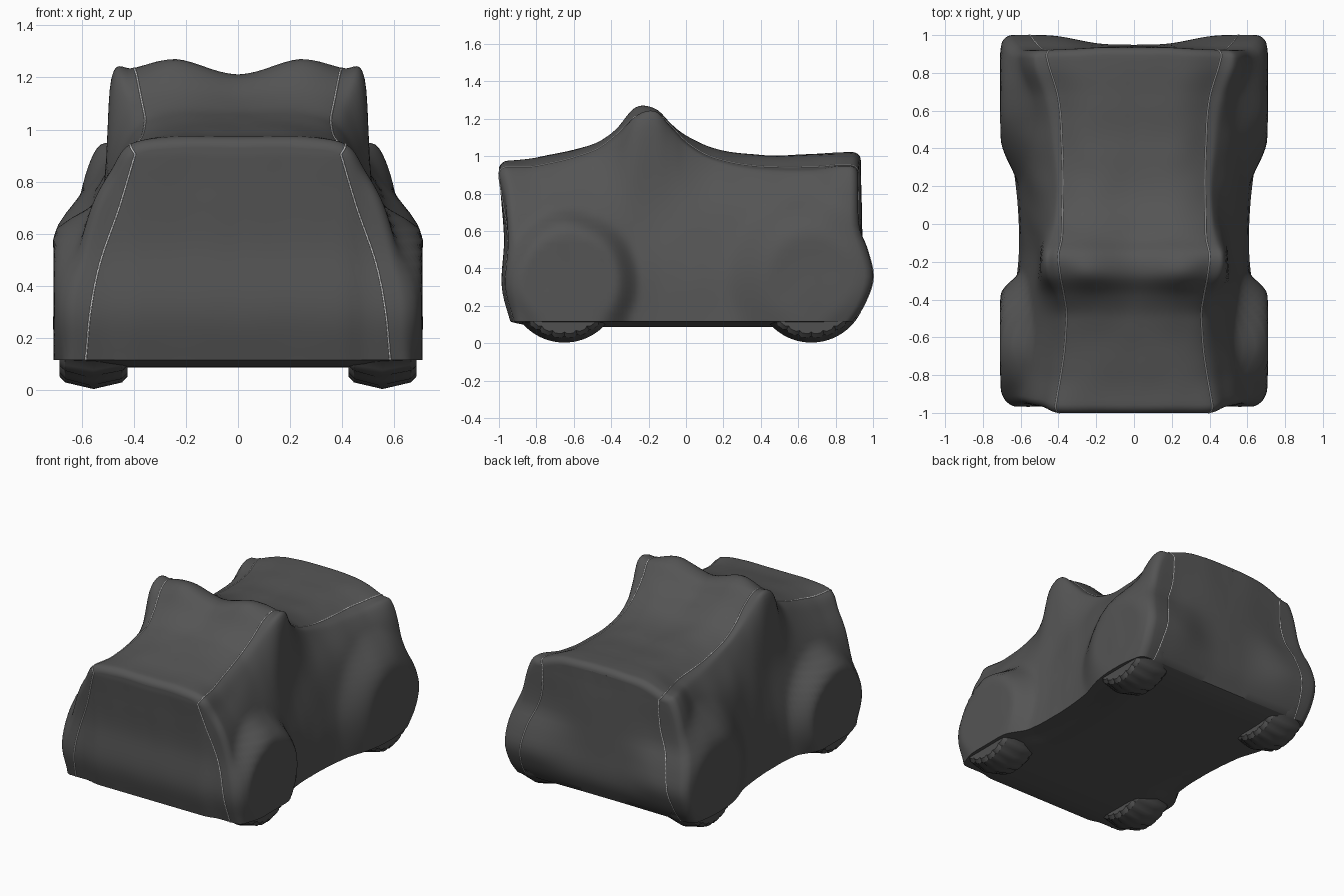
import bpy, bmesh, math
from mathutils import Vector, noise

if "Cube" in bpy.data.objects:
    bpy.data.objects.remove(bpy.data.objects["Cube"])


def material(name, rgb):
    m = bpy.data.materials.new(name)
    m.diffuse_color = (*rgb, 1)
    m.use_nodes = True
    m.node_tree.nodes["Principled BSDF"].inputs["Base Color"].default_value = m.diffuse_color
    return m


FABRIC = material("grey fabric", (0.09, 0.09, 0.09))
RUBBER = material("dark rubber", (0.08, 0.08, 0.08))
THREAD = material("pale thread", (0.85, 0.85, 0.85))


def smooth(a, b, t):
    t = min(max((t - a) / (b - a), 0), 1)
    return t * t * (3 - 2 * t)


def spline(rows, t):
    """Cubic interpolation of rows keyed by their first column."""
    n = len(rows)
    t = min(max(t, rows[0][0]), rows[-1][0])
    k = max(i for i in range(n - 1) if rows[i][0] <= t)
    a, b = rows[k], rows[k + 1]
    h = b[0] - a[0]
    s = (t - a[0]) / h

    def slope(i, c):
        p, q = rows[max(i - 1, 0)], rows[min(i + 1, n - 1)]
        return (q[c] - p[c]) / (q[0] - p[0])
    return [(2*s**3 - 3*s*s + 1) * a[c] + (s**3 - 2*s*s + s) * h * slope(k, c)
            + (3*s*s - 2*s**3) * b[c] + (s**3 - s*s) * h * slope(k + 1, c)
            for c in range(1, len(a))]


# Stations: y, centre z, bulge z, seam x/z, shoulder x/z, flank x/z, hem x
STATIONS = [
    (-1.0, 0.97, 0.965, 0.42, 0.945, 0.49, 0.84, 0.57, 0.68, 0.67),
    (-0.8, 0.99, 0.99, 0.385, 0.95, 0.47, 0.85, 0.56, 0.69, 0.68),
    (-0.5, 1.06, 1.06, 0.355, 1.03, 0.44, 0.93, 0.54, 0.70, 0.66),
    (-0.38, 1.12, 1.14, 0.37, 1.11, 0.44, 1.03, 0.53, 0.72, 0.64),
    (-0.27, 1.20, 1.26, 0.39, 1.21, 0.48, 1.165, 0.52, 0.75, 0.62),
    (-0.16, 1.20, 1.25, 0.40, 1.23, 0.483, 1.19, 0.51, 0.75, 0.61),
    (-0.08, 1.13, 1.17, 0.385, 1.16, 0.46, 1.10, 0.51, 0.75, 0.61),
    (0.0, 1.09, 1.11, 0.38, 1.08, 0.44, 1.02, 0.52, 0.73, 0.61),
    (0.15, 1.03, 1.04, 0.375, 0.99, 0.43, 0.94, 0.53, 0.72, 0.62),
    (0.4, 1.0, 1.0, 0.38, 0.945, 0.45, 0.90, 0.56, 0.72, 0.65),
    (0.7, 1.01, 1.005, 0.40, 0.94, 0.49, 0.90, 0.58, 0.72, 0.67),
    (0.9, 1.02, 1.01, 0.45, 0.955, 0.54, 0.925, 0.61, 0.72, 0.67),
    (1.0, 1.02, 1.01, 0.47, 0.955, 0.55, 0.92, 0.61, 0.71, 0.67)]
# How far the front and the rear reach at each height
FRONT = [(0.1, 0.935), (0.3, 0.985), (0.55, 0.972), (0.75, 0.985), (0.9, 1.0)]
REAR_MID = [(0.1, 0.88), (0.25, 0.945), (0.45, 0.945), (0.9, 0.935)]
REAR_SIDE = [(0.1, 0.88), (0.2, 0.95), (0.35, 1.0), (0.5, 0.97), (0.62, 0.925), (0.9, 0.92)]
HEM, SUB, COLS, ROUND = 0.115, 7, 20, 0.045


def section(y, inset):
    """Right half of the cover's outline at y, from top centre to hem."""
    zc, zm, xs, zs, xh, zh, x4, z4, xb = spline(STATIONS, y)
    pts = [(-1, -0.6 * xs, zm), (0, 0, zc), (1, 0.6 * xs, zm), (2, xs, zs), (3, xh, zh),
           (4, x4, z4), (5, x4 + 0.75 * (xb - x4), 0.40), (6, xb, HEM)]
    out = []
    for i in range(6 * SUB + 1):
        x, z = spline(pts, i / SUB)
        # wheels push the fabric outwards
        front = 1 - smooth(0.26, 0.40, math.hypot(y + 0.64, z - 0.33))
        rear = 1 - smooth(0.22, 0.48, math.hypot(y - 0.68, z - 0.35))
        x += max(front, rear) * max(0.708 - x, 0) if i > 2 * SUB else 0
        out.append((x * (1 - inset / 0.7), z - inset * (z - HEM)))
    return out


def place(x, y, z):
    """Shift the ends to their real outline and add soft wrinkles."""
    if y < 0:
        reach = spline(FRONT, z)[0] - 0.02 * smooth(0.40, 0.50, abs(x))
    else:
        f = smooth(0.1, 0.5, abs(x))
        reach = (1 - f) * spline(REAR_MID, z)[0] + f * spline(REAR_SIDE, z)[0]
    y += (1 if y > 0 else -1) * smooth(0.5, 1, abs(y)) * (reach - 1)
    p = Vector((x, y, z))
    amount = 0.005 * smooth(HEM, 0.3, z)
    w = noise.noise_vector(Vector((abs(x) * 6, y * 6, z * 3.5))) * amount
    w.x *= max(-1, min(1, x * 10))
    w.y *= 0.6
    return p + w


# Station list with rounded ends
steps = [(-0.955 + 1.91 * i / 90, 0) for i in range(91)]
arc = [math.pi / 2 * i / 6 for i in range(1, 7)]
ends = [(1 - ROUND + ROUND * math.sin(a), ROUND * (1 - math.cos(a))) for a in arc]
steps = [(-y, d) for y, d in reversed(ends)] + steps + ends
sections = [(y, section(y, d)) for y, d in steps]

# Fabric cover: shell, underside and two end panels
bm = bmesh.new()


def patch(rows):
    grid = [[bm.verts.new(p) for p in r] for r in rows]
    for a, b in zip(grid, grid[1:]):
        for i in range(len(a) - 1):
            bm.faces.new((a[i], a[i + 1], b[i + 1], b[i]))


across = [c / COLS for c in range(-COLS, COLS + 1)]
patch([[place(-x, y, z) for x, z in reversed(s)] + [place(x, y, z) for x, z in s[1:]]
       for y, s in sections])
patch([[place(s[-1][0] * c, y, HEM) - Vector((0, 0, 0.03 * (1 - abs(y) ** 10) * smooth(0, 0.4, 1 - abs(c))))
        for c in across] for y, s in sections])
for y, s in (sections[0], sections[-1]):
    patch([[place(x * c, y, z) for c in across] for x, z in s])
bmesh.ops.remove_doubles(bm, verts=bm.verts, dist=0.0003)
bmesh.ops.recalc_face_normals(bm, faces=bm.faces)


def finish(name, mat, angle):
    me = bpy.data.meshes.new(name)
    bm.to_mesh(me)
    bm.free()
    me.materials.append(mat)
    ob = bpy.data.objects.new(name, me)
    bpy.context.collection.objects.link(ob)
    bpy.ops.object.select_all(action='DESELECT')
    ob.select_set(True)
    bpy.context.view_layer.objects.active = ob
    bpy.ops.object.shade_smooth_by_angle(angle=math.radians(angle))
    return ob


finish("fabric_cover", FABRIC, 45)

# Stitched seams running down the front, over the top and down the rear
LOW_SEAM = [(0.115, 0.585), (0.3, 0.565), (0.5, 0.525), (0.7, 0.455)]


def end_seam(y, s):
    x, z = s[2 * SUB]
    rows = LOW_SEAM + [(z, x)]
    heights = [HEM + (z - HEM) * i / 30 for i in range(30)]
    return [(spline(rows, h)[0], y, h) for h in heights]


path = end_seam(*sections[0])
path += [(s[2 * SUB][0], y, s[2 * SUB][1]) for y, s in sections]
path += reversed(end_seam(*sections[-1]))
for side, label in ((1, "right"), (-1, "left")):
    cu = bpy.data.curves.new(label + "_seam", 'CURVE')
    cu.dimensions = '3D'
    cu.bevel_depth = 0.004
    cu.bevel_resolution = 0
    sp = cu.splines.new('POLY')
    sp.points.add(len(path) - 1)
    for pt, (x, y, z) in zip(sp.points, path):
        pt.co = (*place(side * x, y, z), 1)
    cu.materials.append(THREAD)
    bpy.context.collection.objects.link(bpy.data.objects.new(label + "_seam", cu))

# Tyres with grooved shoulders, only the part below the cover
PROFILE = [(-0.13, 0.0), (-0.13, 0.25), (-0.11, 0.272), (0, 0.297),
           (0.11, 0.272), (0.13, 0.25), (0.13, 0.0)]
SEGS = 96
for side, sname in ((1, "right"), (-1, "left")):
    for cy, yname in ((-0.65, "front"), (0.67, "rear")):
        bm = bmesh.new()
        rows = []
        for j in range(SEGS + 1):
            a = 2 * math.pi * j / SEGS
            groove = 0.01 if j % 4 == 0 else 0
            row = []
            for x, r in PROFILE:
                r -= groove if abs(x) > 0.1 and r > 0.2 else 0
                row.append((side * 0.555 + x, cy + r * math.sin(a), 0.3 - r * math.cos(a)))
            rows.append(row)
        patch(rows)
        bmesh.ops.remove_doubles(bm, verts=bm.verts, dist=0.0003)
        bmesh.ops.recalc_face_normals(bm, faces=bm.faces)
        cut = bmesh.ops.bisect_plane(bm, geom=bm.verts[:] + bm.edges[:] + bm.faces[:], dist=1e-5,
                                     plane_co=(0, 0, 0.17), plane_no=(0, 0, 1), clear_outer=True)
        bmesh.ops.holes_fill(bm, edges=[e for e in cut["geom_cut"] if isinstance(e, bmesh.types.BMEdge)])
        finish(f"{yname}_{sname}_tyre", RUBBER, 30)
